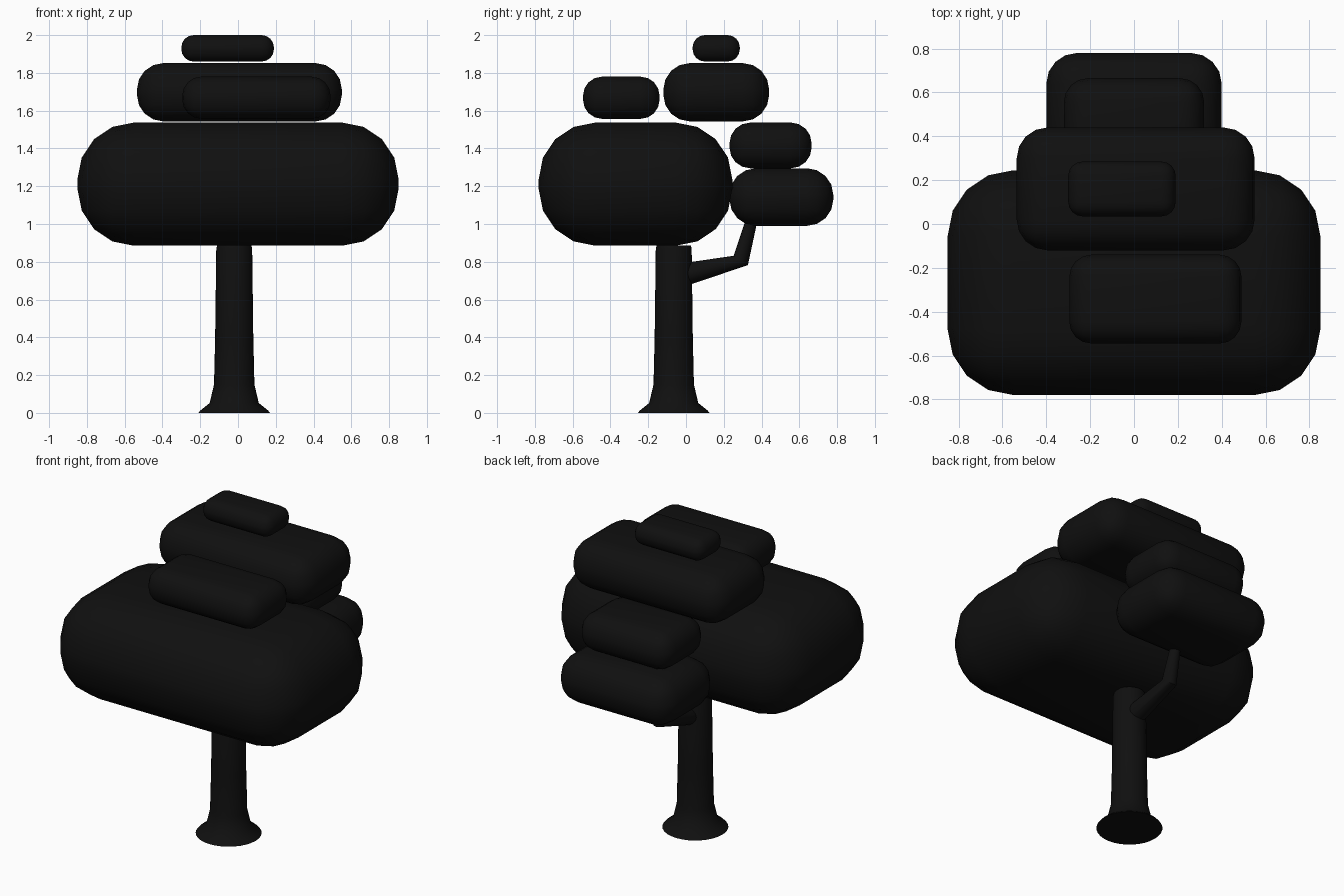
import bpy, bmesh, math
from mathutils import Vector, Matrix

if "Cube" in bpy.data.objects:
    bpy.data.objects.remove(bpy.data.objects["Cube"])

black = bpy.data.materials.new("near_black")
black.diffuse_color = (0.005, 0.005, 0.005, 1)
black.use_nodes = True
black.node_tree.nodes["Principled BSDF"].inputs["Base Color"].default_value = black.diffuse_color


def finish(name, bm):
    bmesh.ops.recalc_face_normals(bm, faces=bm.faces[:])
    me = bpy.data.meshes.new(name)
    bm.to_mesh(me)
    bm.free()
    me.materials.append(black)
    ob = bpy.data.objects.new(name, me)
    bpy.context.collection.objects.link(ob)
    bpy.ops.object.select_all(action='DESELECT')
    ob.select_set(True)
    bpy.context.view_layer.objects.active = ob
    bpy.ops.object.shade_smooth_by_angle(angle=math.radians(40))


def rounded_block(name, lo, hi, radius):
    """Box between two corners with rounded edges."""
    lo, hi = Vector(lo), Vector(hi)
    bm = bmesh.new()
    bmesh.ops.create_cube(bm, size=1)
    bmesh.ops.scale(bm, vec=hi - lo, verts=bm.verts)
    bmesh.ops.translate(bm, vec=(lo + hi) / 2, verts=bm.verts)
    bmesh.ops.bevel(bm, geom=bm.edges[:], offset=radius, segments=4,
                    profile=0.5, affect='EDGES', clamp_overlap=True)
    finish(name, bm)


def tube(name, rings, sides):
    """Skin of circular rings (centre, radius, tilt about x), capped."""
    bm = bmesh.new()
    loops = []
    for centre, r, tilt in rings:
        rot = Matrix.Rotation(tilt, 3, 'X')
        loops.append([bm.verts.new(Vector(centre) + rot @ Vector((
            r * math.cos(2 * math.pi * i / sides),
            r * math.sin(2 * math.pi * i / sides), 0))) for i in range(sides)])
    for a, b in zip(loops, loops[1:]):
        for i in range(sides):
            j = (i + 1) % sides
            bm.faces.new((a[i], a[j], b[j], b[i]))
    bm.faces.new(loops[0][::-1])
    bm.faces.new(loops[-1])
    finish(name, bm)


# Foliage blocks
rounded_block("main_canopy", (-0.85, -0.78, 0.885), (0.85, 0.245, 1.537), 0.30)
rounded_block("upper_canopy", (-0.535, -0.12, 1.543), (0.55, 0.44, 1.852), 0.14)
rounded_block("top_tuft", (-0.30, 0.035, 1.86), (0.19, 0.285, 2.0), 0.065)
rounded_block("front_tuft", (-0.295, -0.545, 1.557), (0.49, -0.14, 1.78), 0.10)
rounded_block("back_lower_canopy", (-0.40, 0.23, 0.99), (0.40, 0.78, 1.295), 0.14)
rounded_block("back_upper_canopy", (-0.32, 0.23, 1.295), (0.32, 0.665, 1.537), 0.11)

# Trunk with flared foot
TX, TY = -0.02, -0.065
tube("trunk", [((TX, TY, z), r, 0) for z, r in
               ((0, 0.19), (0.012, 0.18), (0.052, 0.13), (0.15, 0.107),
                (0.4, 0.101), (0.87, 0.095), (0.887, 0.09))], 32)

# Bent side branch holding the back foliage
tube("branch", [((TX, -0.02, 0.73), 0.062, math.radians(-78)),
                ((TX, 0.29, 0.807), 0.045, math.radians(-33)),
                ((TX, 0.35, 1.03), 0.030, math.radians(-12))], 16)
